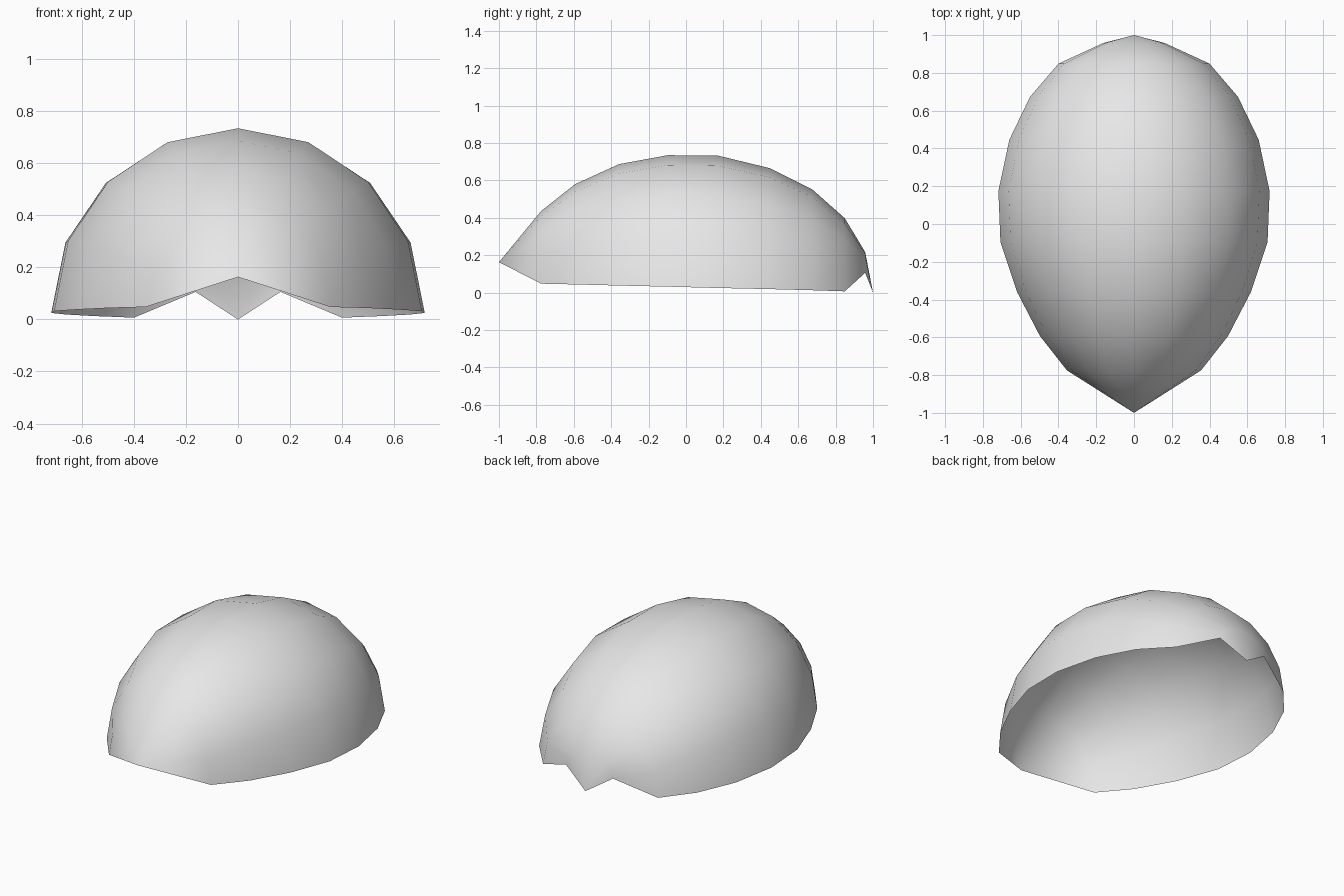
import bpy
import bmesh
import math

if "Cube" in bpy.data.objects:
    bpy.data.objects.remove(bpy.data.objects["Cube"])

# cross-sections front to back: y, half width, base height, crown height
SECTIONS = [
    (-0.775, 0.355, 0.048, 0.436),
    (-0.593, 0.498, 0.044, 0.580),
    (-0.358, 0.620, 0.038, 0.687),
    (-0.097, 0.707, 0.032, 0.735),
    (0.174, 0.718, 0.025, 0.732),
    (0.446, 0.660, 0.019, 0.666),
    (0.674, 0.550, 0.013, 0.553),
    (0.849, 0.400, 0.007, 0.398),
    (0.958, 0.163, 0.106, 0.217),
]
STEPS = 8  # faces across each half-round arch

bm = bmesh.new()

# arches
arches = []
for y, half_width, base, crown in SECTIONS:
    arch = []
    for i in range(STEPS + 1):
        a = math.pi * i / STEPS
        arch.append(bm.verts.new((half_width * math.cos(a), y,
                                  base + (crown - base) * math.sin(a))))
    arches.append(arch)

# skin between neighbouring arches
for front, back in zip(arches, arches[1:]):
    for i in range(STEPS):
        bm.faces.new((front[i], back[i], back[i + 1], front[i + 1]))

# pointed front and back tips
front_tip = bm.verts.new((0, -1, 0.163))
back_tip = bm.verts.new((0, 1, 0.0))
for i in range(STEPS):
    bm.faces.new((front_tip, arches[0][i], arches[0][i + 1]))
    bm.faces.new((back_tip, arches[-1][i + 1], arches[-1][i]))

for face in bm.faces:
    face.smooth = True

# open shell
mesh = bpy.data.meshes.new("shell")
bm.to_mesh(mesh)
bm.free()
shell = bpy.data.objects.new("shell", mesh)
bpy.context.collection.objects.link(shell)

grey = bpy.data.materials.new("light grey")
grey.diffuse_color = (0.8, 0.8, 0.8, 1)
grey.use_nodes = True
grey.node_tree.nodes["Principled BSDF"].inputs["Base Color"].default_value = grey.diffuse_color
mesh.materials.append(grey)
